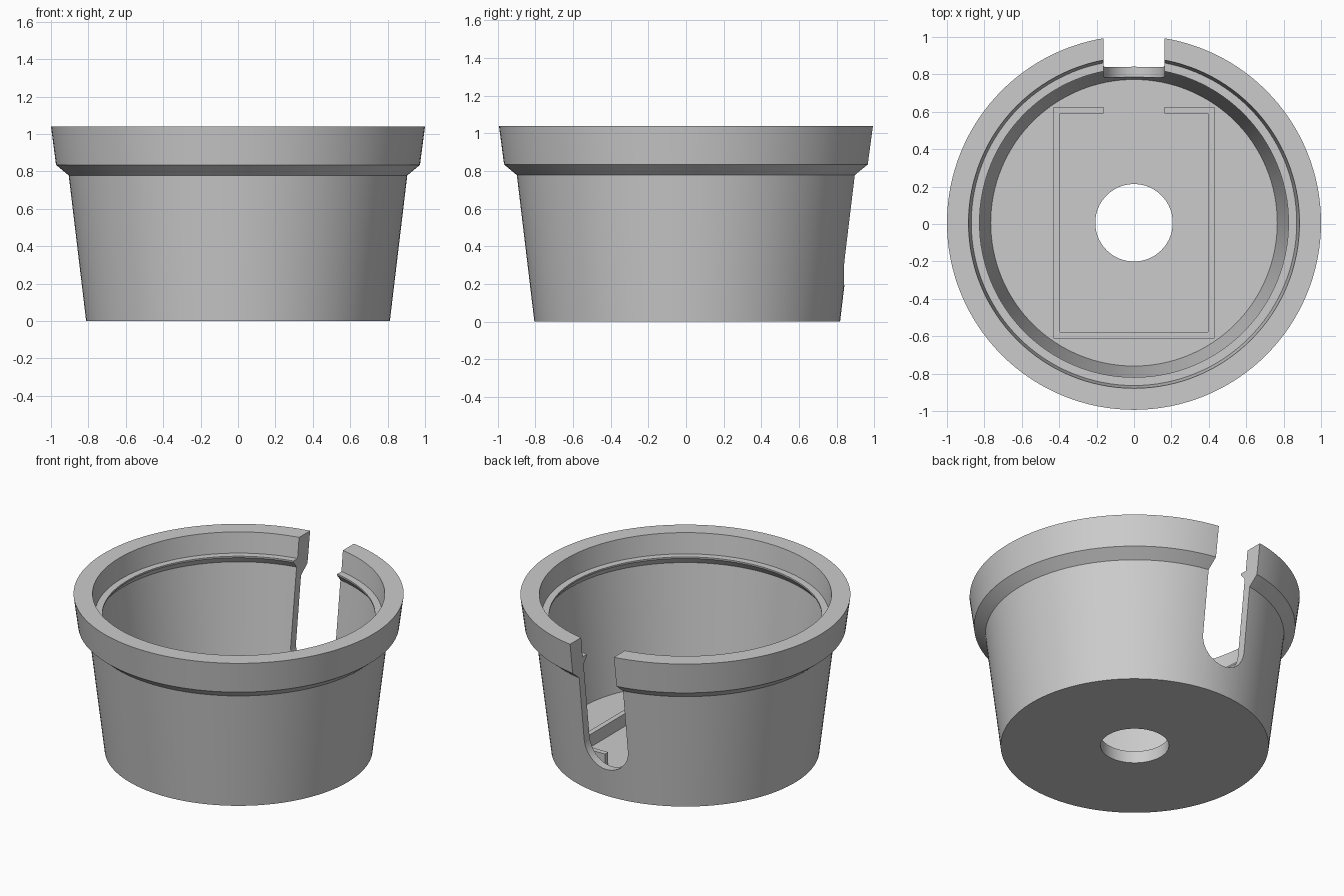
import bpy, bmesh, math
from mathutils import Matrix, Vector

if "Cube" in bpy.data.objects:
    bpy.data.objects.remove(bpy.data.objects["Cube"], do_unlink=True)

SEGMENTS = 128
CENTRE_Y = 0.0065
SLOT = 0.162      # half width of the slot
FLOOR = 0.08

grey = bpy.data.materials.new("plain grey")
grey.use_nodes = True
grey.diffuse_color = (0.6, 0.6, 0.6, 1)
grey.node_tree.nodes["Principled BSDF"].inputs["Base Color"].default_value = (0.6, 0.6, 0.6, 1)


def add_object(name, bm):
    bmesh.ops.recalc_face_normals(bm, faces=bm.faces)
    mesh = bpy.data.meshes.new(name)
    bm.to_mesh(mesh)
    bm.free()
    mesh.materials.append(grey)
    obj = bpy.data.objects.new(name, mesh)
    obj.location.y = CENTRE_Y
    bpy.context.collection.objects.link(obj)
    return obj


def lathe(name, profile):
    """Revolve a closed (radius, height) profile around z."""
    bm = bmesh.new()
    rings = []
    for i in range(SEGMENTS):
        turn = Matrix.Rotation(math.tau * i / SEGMENTS, 3, "Z")
        rings.append([bm.verts.new(turn @ Vector((r, 0, z))) for r, z in profile])
    n = len(profile)
    for i in range(SEGMENTS):
        a, b = rings[i], rings[(i + 1) % SEGMENTS]
        for j in range(n):
            k = (j + 1) % n
            bm.faces.new((a[j], b[j], b[k], a[k]))
    return add_object(name, bm)


def prism(name, points, direction):
    """Extrude a flat outline along a direction."""
    bm = bmesh.new()
    face = bm.faces.new([bm.verts.new(p) for p in points])
    new = bmesh.ops.extrude_face_region(bm, geom=[face])["geom"]
    bmesh.ops.translate(bm, vec=direction,
                        verts=[v for v in new if isinstance(v, bmesh.types.BMVert)])
    return add_object(name, bm)


# Cup: tapered wall, flared rim, inner snap ledge, floor with a round hole
cup = lathe("cup_body", [
    (0.207, 0), (0.812, 0), (0.905, 0.778), (0.973, 0.835), (1.0, 1.04),
    (0.885, 1.04), (0.87, 0.905), (0.826, 0.905), (0.826, 0.895),
    (0.859, 0.852), (0.766, FLOOR), (0.207, FLOOR)])

# Round-bottomed slot through the back wall
steps = 24
arc = [(-SLOT * math.cos(math.pi * i / steps), 0.6,
        0.35 - SLOT * math.sin(math.pi * i / steps)) for i in range(steps + 1)]
cutter = prism("slot_cutter", arc + [(SLOT, 0.6, 1.2), (-SLOT, 0.6, 1.2)], (0, 0.6, 0))
cutter.hide_render = True
bpy.context.view_layer.objects.active = cup
cut = cup.modifiers.new("slot", "BOOLEAN")
cut.operation = "DIFFERENCE"
cut.solver = "EXACT"
cut.object = cutter
bpy.ops.object.modifier_apply(modifier=cut.name)
bpy.data.objects.remove(cutter, do_unlink=True)

bpy.ops.object.select_all(action="DESELECT")
cup.select_set(True)
bpy.ops.object.shade_smooth_by_angle(angle=math.radians(30))

# Low rectangular frame on the floor, open towards the slot
outer_x, outer_y, wall = 0.43, 0.618, 0.034
inner_x, inner_y = outer_x - wall, outer_y - wall
half = [(SLOT, inner_y), (inner_x, inner_y), (inner_x, -inner_y)]
rim = [(outer_x, -outer_y), (outer_x, outer_y), (SLOT, outer_y)]
mirror = lambda pts: [(-x, y) for x, y in reversed(pts)]
outline = half + mirror(half) + mirror(rim) + rim
prism("floor_frame", [(x, y, FLOOR - 0.01) for x, y in outline], (0, 0, 0.095))
